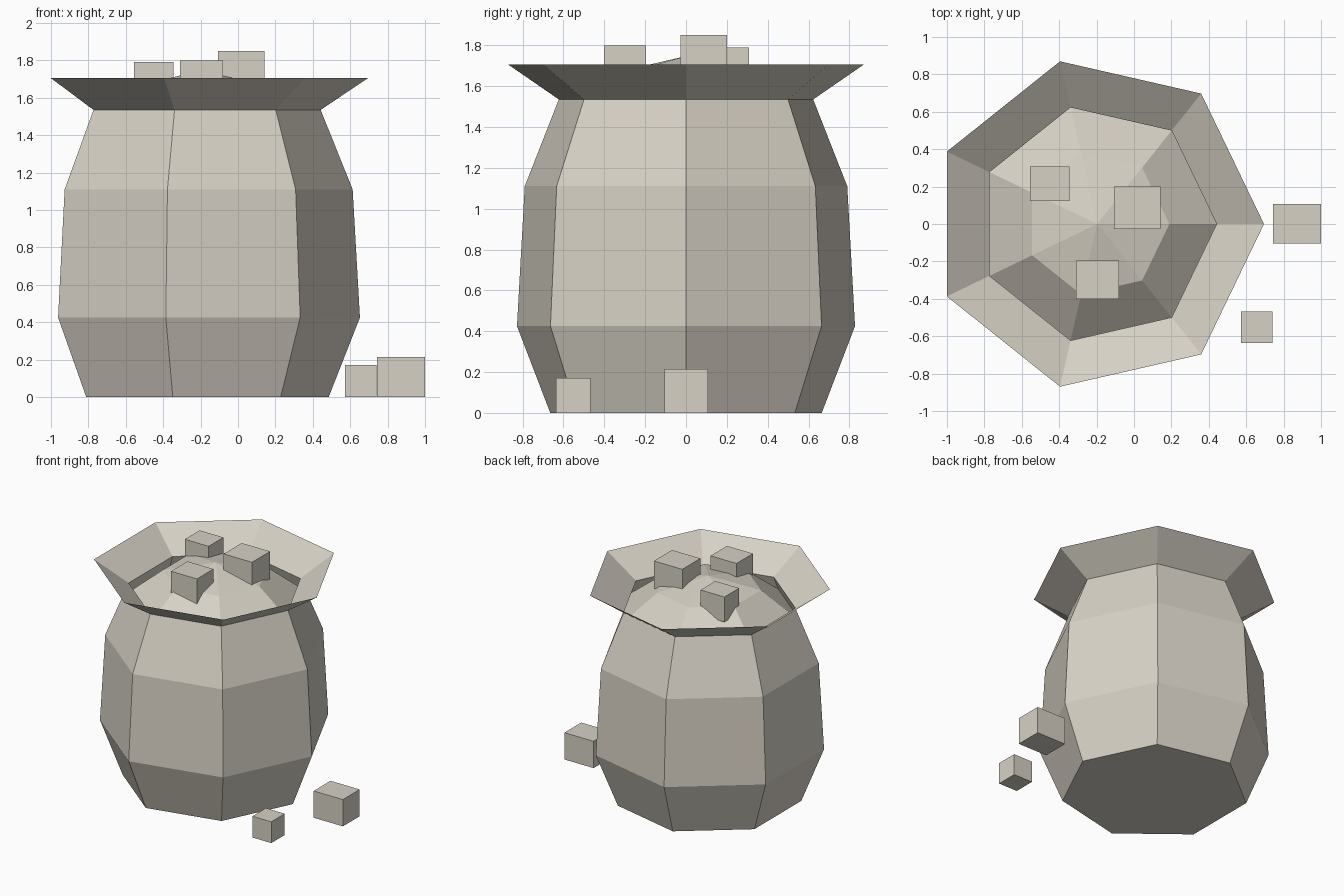
import bpy, bmesh, math

default = bpy.data.objects.get("Cube")
if default:
    bpy.data.objects.remove(default, do_unlink=True)

stone = bpy.data.materials.new("pale stone")
stone.use_nodes = True
COLOUR = (0.68, 0.64, 0.56, 1)
stone.diffuse_color = COLOUR
stone.node_tree.nodes["Principled BSDF"].inputs["Base Color"].default_value = COLOUR

SIDES = 7
CENTRE_X = -0.197


def finish(name, bm):
    mesh = bpy.data.meshes.new(name)
    bm.to_mesh(mesh)
    bm.free()
    mesh.materials.append(stone)
    obj = bpy.data.objects.new(name, mesh)
    bpy.context.collection.objects.link(obj)
    return obj


def lathe(name, profile, floor=False, apex=None):
    """Seven-sided faceted shell from (radius, height) rings."""
    bm = bmesh.new()
    rings = []
    for r, z in profile:
        angles = [math.tau * i / SIDES for i in range(SIDES)]
        rings.append([bm.verts.new((CENTRE_X + r * math.cos(a), r * math.sin(a), z))
                      for a in angles])
    for low, high in zip(rings, rings[1:]):
        for i in range(SIDES):
            j = (i + 1) % SIDES
            bm.faces.new((low[i], low[j], high[j], high[i]))
    if floor:
        bm.faces.new(rings[0][::-1])
    if apex is not None:
        tip = bm.verts.new((CENTRE_X, 0, apex))
        top = rings[-1]
        for i in range(SIDES):
            bm.faces.new((top[i], top[(i + 1) % SIDES], tip))
    return finish(name, bm)


def block(name, x, y, z):
    """Box given by its (min, max) extent on each axis."""
    bm = bmesh.new()
    bmesh.ops.create_cube(bm, size=1)
    for v in bm.verts:
        v.co = [lo + (c + 0.5) * (hi - lo) for c, (lo, hi) in zip(v.co, (x, y, z))]
    return finish(name, bm)


# Open sack with a narrow neck and flared rim
lathe("sack", [(0.682, 0), (0.849, 0.425), (0.81, 1.11), (0.639, 1.535), (0.892, 1.705)],
      floor=True)

# Heaped contents inside the neck
lathe("heap", [(0.68, 1.43), (0.386, 1.66)], apex=1.747)

# Lumps resting on the heap
block("heap_lump_back", (-0.555, -0.345), (0.122, 0.308), (1.59, 1.79))
block("heap_lump_middle", (-0.107, 0.143), (-0.028, 0.2), (1.63, 1.85))
block("heap_lump_front", (-0.31, -0.081), (-0.402, -0.195), (1.6, 1.8))

# Lumps fallen to the ground
block("ground_lump_large", (0.742, 1.0), (-0.105, 0.107), (0, 0.214))
block("ground_lump_small", (0.573, 0.74), (-0.637, -0.467), (0, 0.17))
